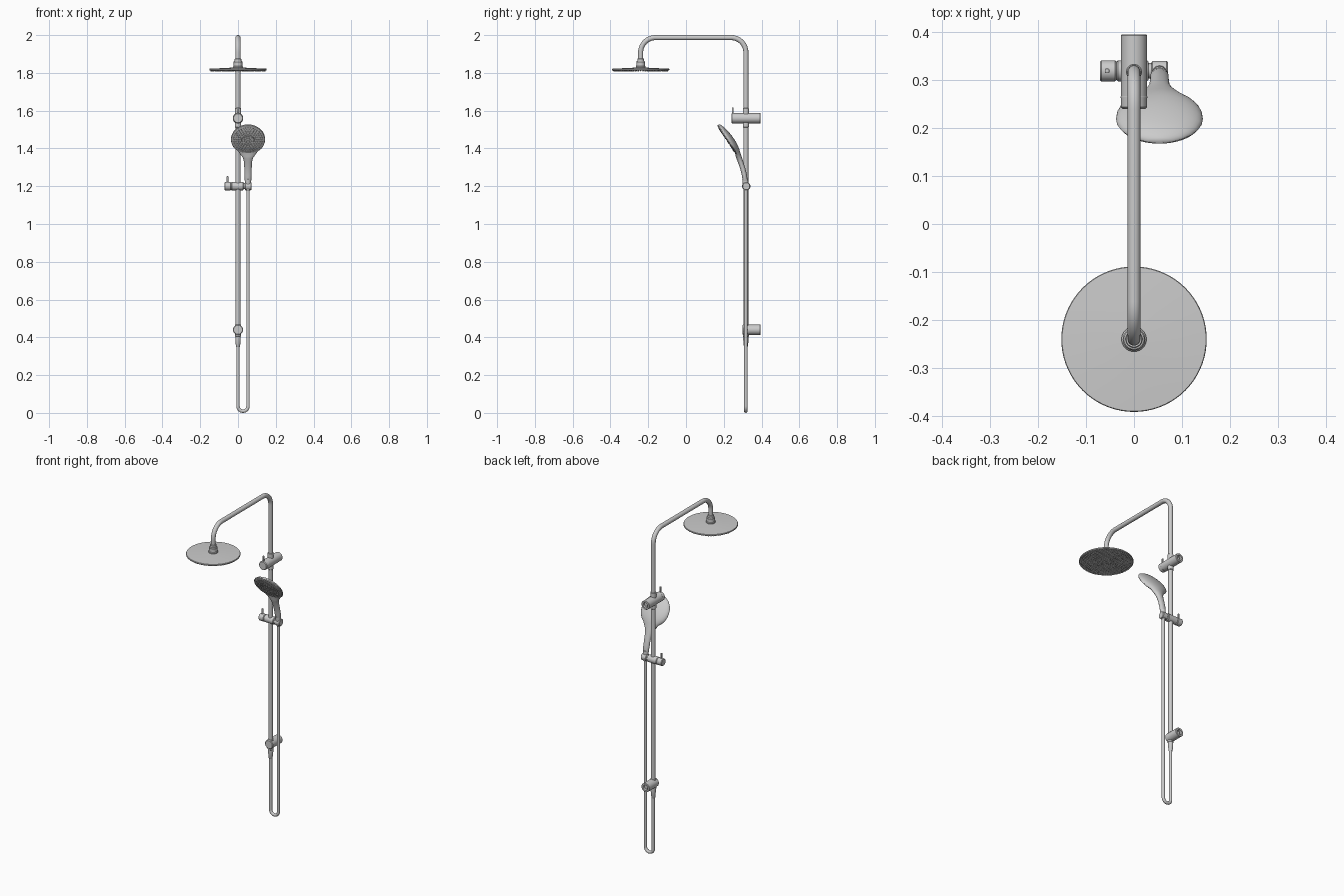
import bpy, bmesh
from math import pi, sin, cos, radians
from mathutils import Vector, Matrix

if "Cube" in bpy.data.objects:
    bpy.data.objects.remove(bpy.data.objects["Cube"])

X, Y, Z = Vector((1, 0, 0)), Vector((0, 1, 0)), Vector((0, 0, 1))
PY = 0.317          # depth of the riser pipe
HX = 0.053          # side offset of hose and hand shower


def finish(name, bm, angle=35):
    bmesh.ops.remove_doubles(bm, verts=bm.verts, dist=1e-5)
    bmesh.ops.recalc_face_normals(bm, faces=bm.faces)
    me = bpy.data.meshes.new(name)
    bm.to_mesh(me)
    bm.free()
    ob = bpy.data.objects.new(name, me)
    bpy.context.collection.objects.link(ob)
    bpy.ops.object.select_all(action='DESELECT')
    ob.select_set(True)
    bpy.context.view_layer.objects.active = ob
    bpy.ops.object.shade_smooth_by_angle(angle=radians(angle))
    return ob


def loft(name, rings, caps=True, angle=35):
    bm = bmesh.new()
    vs = [[bm.verts.new(p) for p in r] for r in rings]
    n = len(vs[0])
    for a, b in zip(vs, vs[1:]):
        for i in range(n):
            bm.faces.new((a[i], a[(i + 1) % n], b[(i + 1) % n], b[i]))
    if caps:
        bm.faces.new(vs[0])
        bm.faces.new(vs[-1])
    return finish(name, bm, angle)


def frame(origin, axis):
    m = Vector(axis).to_track_quat('Z', 'Y').to_matrix().to_4x4()
    return Matrix.Translation(origin) @ m


def revolve(name, origin, axis, profile, n=40):
    m = frame(origin, axis)
    rings = [[m @ Vector((r * cos(2 * pi * i / n), r * sin(2 * pi * i / n), h))
              for i in range(n)] for r, h in profile]
    return loft(name, rings, angle=30)


def barrel(name, origin, axis, r, h0, h1, c=0.003):
    return revolve(name, origin, axis,
                   [(r - c, h0), (r, h0 + c), (r, h1 - c), (r - c, h1)])


def sweep(name, path, r, side, n=20):
    rings = []
    for i, p in enumerate(path):
        t = (path[min(i + 1, len(path) - 1)] - path[max(i - 1, 0)]).normalized()
        o = t.cross(side)
        rings.append([p + r * (cos(2 * pi * k / n) * side + sin(2 * pi * k / n) * o)
                      for k in range(n)])
    return loft(name, rings)


def arc(c, r, a0, a1, u, v, n=14):
    return [c + r * (cos(a0 + (a1 - a0) * i / n) * u + sin(a0 + (a1 - a0) * i / n) * v)
            for i in range(n + 1)]


def nozzles(name, m, rings, r, h, n=8):
    bm = bmesh.new()
    for radius, count in rings:
        for i in range(count):
            a = 2 * pi * i / count
            at = Matrix.Translation((radius * cos(a), radius * sin(a), h / 2))
            bmesh.ops.create_cone(bm, cap_ends=True, segments=n, radius1=r,
                                  radius2=r * 0.6, depth=h, matrix=m @ at)
    return finish(name, bm)


def lever(name, centre, size):
    bm = bmesh.new()
    bmesh.ops.create_cube(bm, size=1, matrix=Matrix.Translation(centre) @ Matrix.Diagonal((*size, 1)))
    bmesh.ops.bevel(bm, geom=bm.edges[:], offset=0.0015, segments=2, affect='EDGES', profile=0.5)
    return finish(name, bm)


# Riser pipe with overhead arm
R, B, top, hy = 0.0133, 0.078, 1.9867, -0.24
path = [Vector((0, PY, 0.40))]
path += arc(Vector((0, PY - B, top - B)), B, 0, pi / 2, Y, Z)
path += arc(Vector((0, hy + B, top - B)), B, pi / 2, pi, Y, Z)
path += [Vector((0, hy, 1.85))]
sweep("riser_pipe", path, R, X, 28)

# Rain head
revolve("rain_head", (0, hy, 0), Z,
        [(0.001, 1.8125), (0.149, 1.8125), (0.1515, 1.8145), (0.1515, 1.820),
         (0.150, 1.822), (0.028, 1.828), (0.001, 1.828)], 72)
nozzles("rain_nozzles", frame((0, hy, 1.813), -Z),
        [(0.0, 1)] + [(0.0132 * i, 6 * i) for i in range(1, 11)] + [(0.143, 66)], 0.0034, 0.0045)
revolve("rain_head_joint", (0, hy, 0), Z,
        [(0.026, 1.826), (0.026, 1.834), (0.0235, 1.837), (0.0225, 1.850), (0.0235, 1.858),
         (0.021, 1.862), (0.0175, 1.863), (0.0175, 1.874), (0.016, 1.876), (0.013, 1.876)])

# Diverter body and lower wall bracket, with hollow wall ends
for name, z, y0 in (("diverter_body", 1.56, 0.24), ("lower_bracket", 0.44, 0.298)):
    revolve(name, (0, 0, z), Y,
            [(0.001, y0), (0.0235, y0), (0.027, y0 + 0.0035), (0.027, 0.393), (0.0255, 0.395),
             (0.016, 0.395), (0.016, 0.380), (0.008, 0.380), (0.008, 0.386), (0.001, 0.386)])
revolve("diverter_seam", (0, 0, 1.56), Y,
        [(0.0272, 0.262), (0.0278, 0.263), (0.0278, 0.265), (0.0272, 0.266)])
lever("diverter_lever", (0, 0.248, 1.600), (0.009, 0.009, 0.036))

# Collars around the riser
for name, z0, z1 in (("collar_top", 1.575, 1.613), ("collar_under", 1.512, 1.545),
                     ("bracket_sleeve", 0.405, 0.468)):
    barrel(name, (0, PY, 0), Z, 0.0165, z0, z1, 0.002)

# Hose outlet
revolve("hose_outlet", (0, PY, 0), Z,
        [(0.0095, 0.350), (0.011, 0.353), (0.014, 0.385), (0.0145, 0.390), (0.0145, 0.408)])

# Hose
hr = 0.0092
u = HX / 2
hose = [Vector((0, PY, 0.36))]
hose += arc(Vector((u, PY, u + hr)), u, pi, 2 * pi, X, Z, 20)
hose += [Vector((HX, PY, 1.19))]
sweep("hose", hose, hr, Y, 18)

# Sliding holder
barrel("slider_body", (0, PY + 0.002, 1.20), X, 0.022, -0.036, 0.030)
barrel("slider_knob", (0, PY + 0.002, 1.20), X, 0.022, -0.071, -0.0365)
barrel("slider_neck", (0, PY + 0.002, 1.20), X, 0.016, 0.028, 0.040, 0.001)
barrel("hand_shower_socket", (0, PY + 0.002, 1.20), X, 0.021, 0.036, 0.071)
lever("slider_lever", (-0.056, PY + 0.002, 1.234), (0.009, 0.009, 0.038))
revolve("hand_shower_nut", (HX, PY + 0.001, 1.175), (0, -0.08, 1),
        [(0.010, 0), (0.012, 0.003), (0.0155, 0.045), (0.0155, 0.062), (0.013, 0.064)])

# Hand shower shell: (y, z, half width, front depth, back depth)
fc = Vector((HX, 0.219, 1.450))
up = Vector((0, -0.55, 0.835)).normalized()
nf = Vector((0, -up.z, up.y))
stations = [(0.314, 1.225, 0.0150, 0.012, 0.012), (0.313, 1.232, 0.0175, 0.013, 0.013),
            (0.309, 1.260, 0.0190, 0.0135, 0.0135), (0.300, 1.295, 0.0195, 0.0135, 0.0135),
            (0.288, 1.330, 0.0215, 0.0135, 0.0145), (0.2795, 1.350, 0.0270, 0.013, 0.0165),
            (0.2720, 1.3645, 0.0370, 0.011, 0.0190)]
for s, w, d in ((-0.078, 0.0520, 0.023), (-0.062, 0.0700, 0.027), (-0.044, 0.0815, 0.029),
                (-0.022, 0.0885, 0.030), (0.0, 0.0905, 0.029), (0.022, 0.0880, 0.027),
                (0.044, 0.0790, 0.0235), (0.062, 0.0660, 0.0195), (0.076, 0.0490, 0.0145),
                (0.085, 0.0310, 0.010), (0.0895, 0.0100, 0.005)):
    p = fc + s * up
    stations.append((p.y, p.z, w, 0.003, d))
pts = [Vector((HX, s[0], s[1])) for s in stations]
rings = []
for i, s in enumerate(stations):
    t = (pts[min(i + 1, len(pts) - 1)] - pts[max(i - 1, 0)]).normalized()
    out = Vector((0, -t.z, t.y))
    ring = []
    for k in range(36):
        a = 2 * pi * k / 36
        ring.append(pts[i] + X * s[2] * cos(a) + out * sin(a) * (s[3] if sin(a) > 0 else s[4]))
    rings.append(ring)
loft("hand_shower_shell", rings, angle=50)

# Spray face with nozzles and centre disc
revolve("spray_face", fc, nf,
        [(0.086, -0.004), (0.0885, 0.000), (0.087, 0.0045), (0.084, 0.006), (0.034, 0.006),
         (0.033, 0.0045), (0.030, 0.0045), (0.029, 0.0065), (0.001, 0.0065)], 56)
m = frame(fc + nf * 0.006, nf)
nozzles("spray_nozzles", m, [(0.042, 18), (0.053, 24), (0.064, 30), (0.075, 36)], 0.0028, 0.003)
nozzles("spray_centre_nozzles", m, [(0.010, 6), (0.022, 12)], 0.0025, 0.003)
